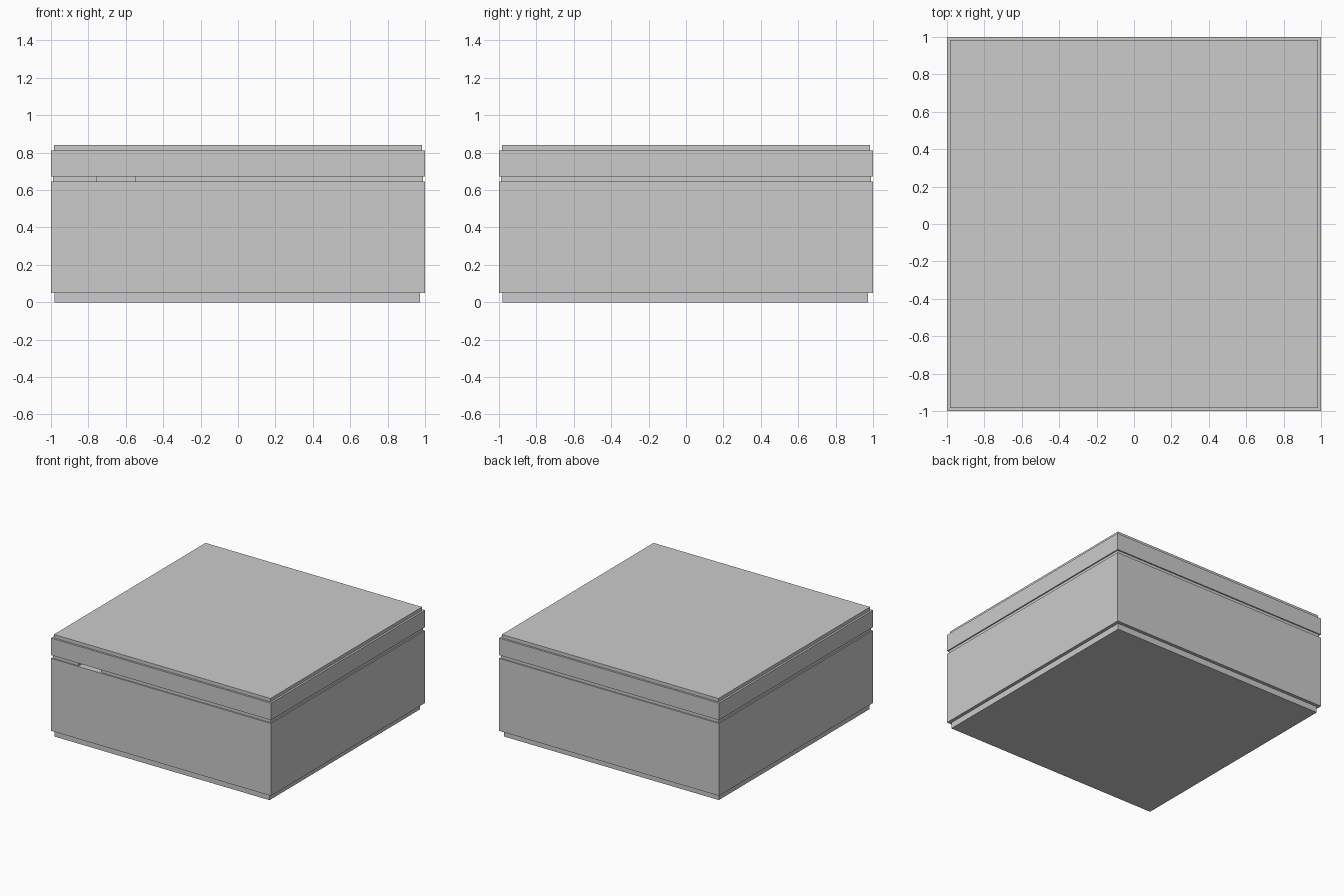
import bpy

if "Cube" in bpy.data.objects:
    bpy.data.objects.remove(bpy.data.objects["Cube"])


def slab(name, x0, x1, y0, y1, z0, z1):
    """Axis-aligned box from its limits."""
    bpy.ops.mesh.primitive_cube_add(
        size=1, location=((x0 + x1) / 2, (y0 + y1) / 2, (z0 + z1) / 2))
    ob = bpy.context.object
    ob.name = name
    ob.scale = (x1 - x0, y1 - y0, z1 - z0)
    bpy.ops.object.transform_apply(location=False, rotation=False, scale=True)
    return ob


# Stacked box: plinth, body, recessed seam, lid rim, raised top panel
slab("plinth", -0.98, 0.973, -0.98, 0.973, 0.0, 0.05)
slab("body", -1, 1, -1, 1, 0.05, 0.645)
seam = slab("seam", -0.99, 0.99, -0.99, 0.99, 0.645, 0.672)
slab("lid_rim", -1, 1, -1, 1, 0.672, 0.812)
slab("lid_panel", -0.984, 0.984, -0.984, 0.984, 0.812, 0.84)

# Small slot in the front of the seam
cutter = slab("slot_cutter", -0.755, -0.547, -1.05, -0.93, 0.60, 0.70)
cutter.hide_render = True
cutter.hide_set(True)
cut = seam.modifiers.new("slot", 'BOOLEAN')
cut.operation = 'DIFFERENCE'
cut.object = cutter
cut.solver = 'EXACT'
